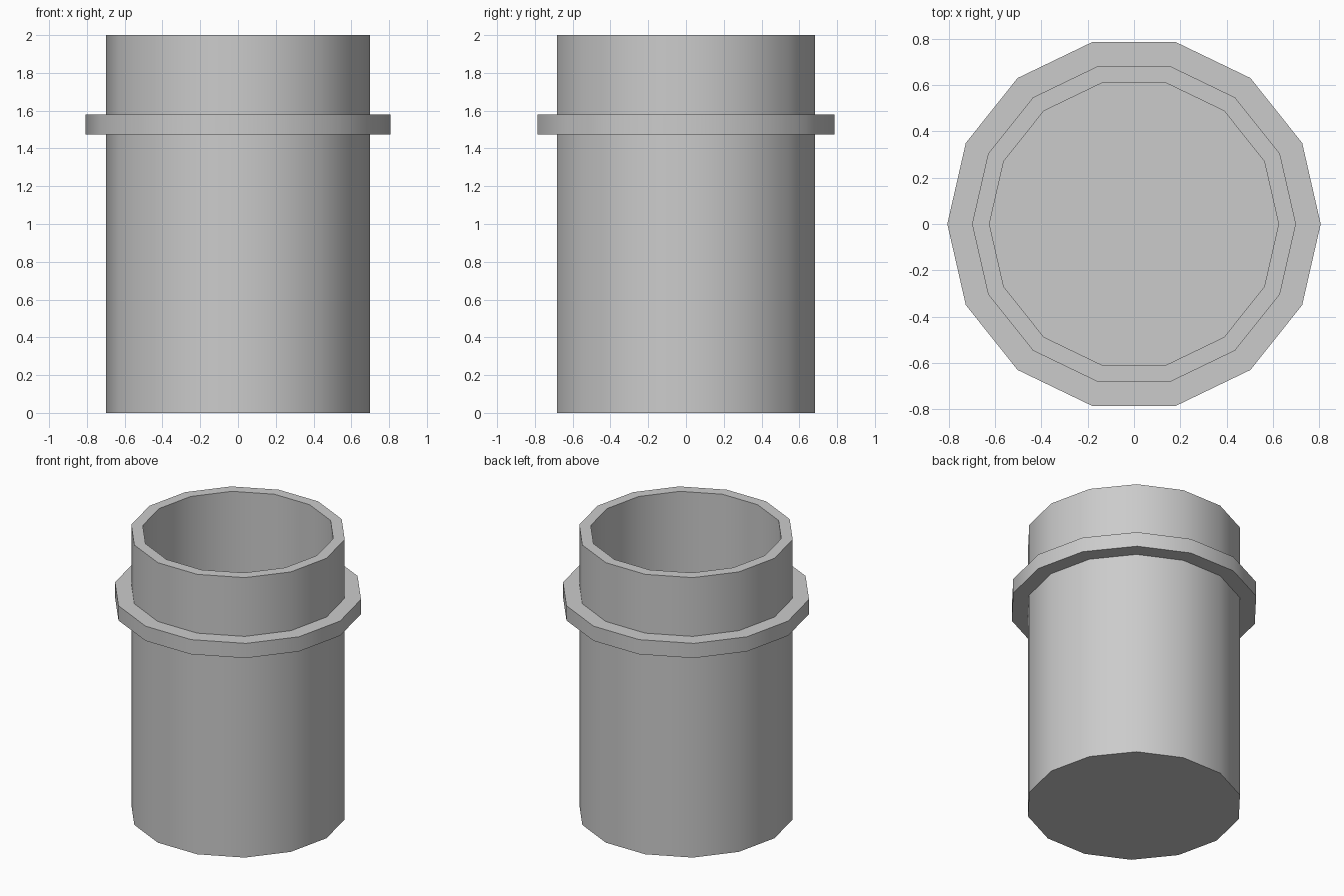
import bpy, bmesh, math

SIDES = 14

cube = bpy.data.objects.get("Cube")
if cube:
    bpy.data.objects.remove(cube, do_unlink=True)

grey = bpy.data.materials.new("plain_grey")
grey.use_nodes = True
colour = (0.6, 0.6, 0.6, 1)
grey.diffuse_color = colour
grey.node_tree.nodes["Principled BSDF"].inputs["Base Color"].default_value = colour


def lathe(name, profile, capped):
    """Turn a (radius, z) profile about z; cap both ends if asked."""
    bm = bmesh.new()
    rings = []
    for r, z in profile:
        angles = [2 * math.pi * i / SIDES for i in range(SIDES)]
        rings.append([bm.verts.new((r * math.cos(a), r * math.sin(a), z)) for a in angles])
    for low, high in zip(rings, rings[1:]):
        for i in range(SIDES):
            j = (i + 1) % SIDES
            bm.faces.new((low[i], low[j], high[j], high[i]))
    if capped:
        bm.faces.new(rings[0][::-1])
        bm.faces.new(rings[-1])
    mesh = bpy.data.meshes.new(name)
    bm.to_mesh(mesh)
    bm.free()
    mesh.materials.append(grey)
    obj = bpy.data.objects.new(name, mesh)
    bpy.context.collection.objects.link(obj)
    bpy.ops.object.select_all(action="DESELECT")
    obj.select_set(True)
    bpy.context.view_layer.objects.active = obj
    bpy.ops.object.shade_smooth_by_angle(angle=math.radians(30))
    return obj


# Hollow cup: outer wall, rim, inner wall and floor
lathe("cup", [(0.70, 0), (0.70, 2), (0.625, 2), (0.625, 0.08)], True)

# Collar band around the upper part
lathe("collar", [(0.70, 1.475), (0.807, 1.475), (0.807, 1.58), (0.70, 1.58)], False)
